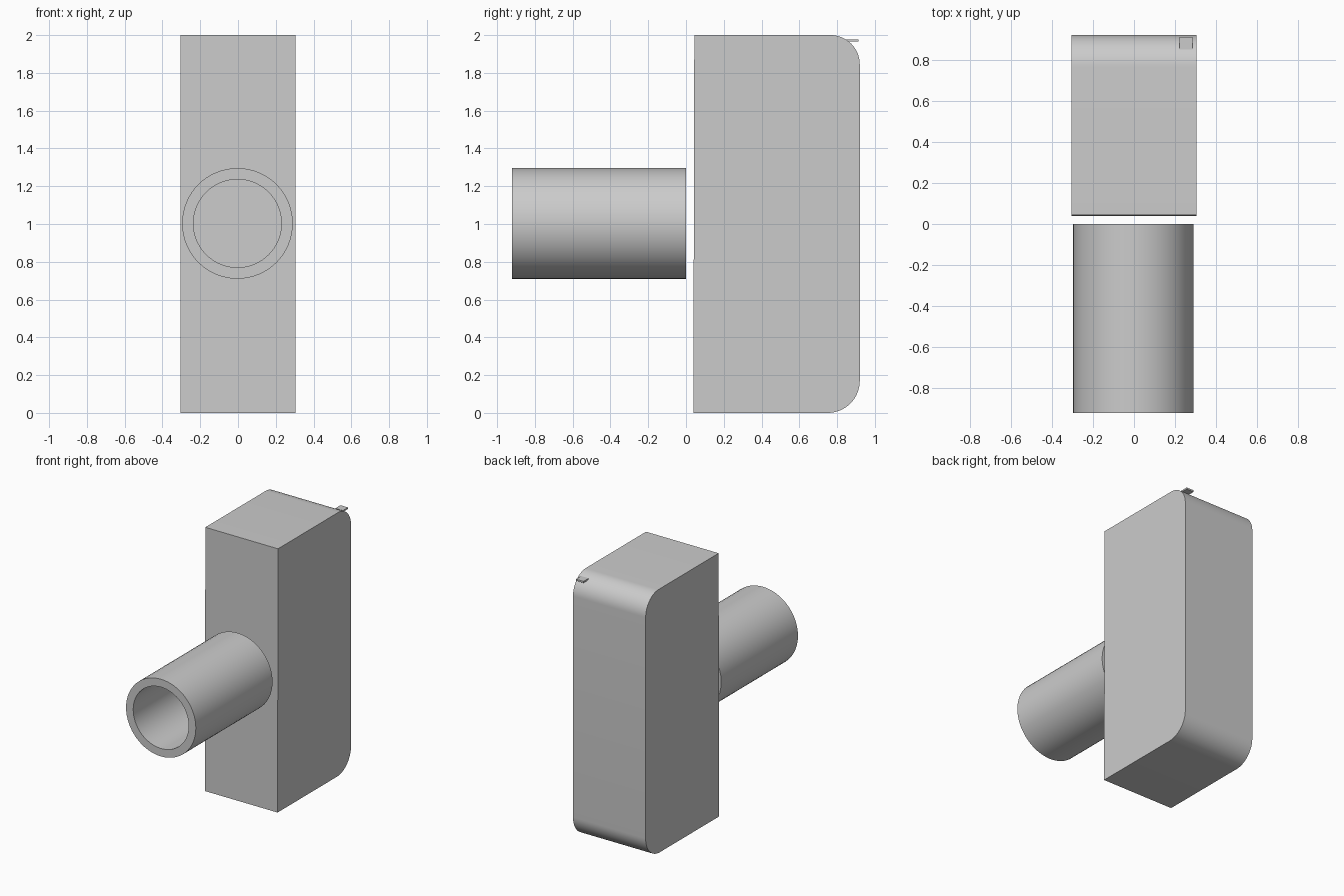
import bpy
import bmesh
from math import sin, cos, pi, radians

if "Cube" in bpy.data.objects:
    bpy.data.objects.remove(bpy.data.objects["Cube"], do_unlink=True)

grey = bpy.data.materials.new("light grey")
grey.use_nodes = True
grey.diffuse_color = (0.6, 0.6, 0.6, 1)
grey.node_tree.nodes["Principled BSDF"].inputs["Base Color"].default_value = (0.6, 0.6, 0.6, 1)


def finish(name, bm):
    """Turn a bmesh into a shaded object with the grey material."""
    bmesh.ops.recalc_face_normals(bm, faces=bm.faces)
    mesh = bpy.data.meshes.new(name)
    bm.to_mesh(mesh)
    bm.free()
    mesh.materials.append(grey)
    obj = bpy.data.objects.new(name, mesh)
    bpy.context.collection.objects.link(obj)
    bpy.ops.object.select_all(action="DESELECT")
    obj.select_set(True)
    bpy.context.view_layer.objects.active = obj
    bpy.ops.object.shade_smooth_by_angle(angle=radians(30))
    return obj


def arc(cy, cz, r, start, steps=16):
    """Quarter circle in the side plane."""
    return [(cy + r * cos(start + pi / 2 * i / steps),
             cz + r * sin(start + pi / 2 * i / steps)) for i in range(steps + 1)]


def extrude_x(name, profile, x0, x1):
    """Side profile of (y, z) points extruded across x."""
    bm = bmesh.new()
    face = bm.faces.new([bm.verts.new((x0, y, z)) for y, z in profile])
    new = bmesh.ops.extrude_face_region(bm, geom=[face])["geom"]
    verts = [v for v in new if isinstance(v, bmesh.types.BMVert)]
    bmesh.ops.translate(bm, verts=verts, vec=(x1 - x0, 0, 0))
    return finish(name, bm)


def tube(name, cx, cz, outer, inner, y0, y1, sides=64):
    """Open pipe along y with a wall thickness."""
    bm = bmesh.new()
    section = [(outer, y0), (outer, y1), (inner, y1), (inner, y0)]
    rings = [[bm.verts.new((cx + r * cos(2 * pi * i / sides), y,
                            cz + r * sin(2 * pi * i / sides)))
              for i in range(sides)] for r, y in section]
    for a, b in zip(rings, rings[1:] + rings[:1]):
        for i in range(sides):
            j = (i + 1) % sides
            bm.faces.new((a[i], a[j], b[j], b[i]))
    return finish(name, bm)


# Tall body with rounded rear edges and a very slightly leaning front
back, low_r, top_r = 0.92, 0.17, 0.155
profile = [(0.044, 2), (0.039, 0)]
profile += arc(back - low_r, low_r, low_r, -pi / 2)
profile += arc(back - top_r, 2 - top_r, top_r, 0)
extrude_x("body", profile, -0.305, 0.305)

# Hollow pipe in front of the body
tube("front_pipe", -0.003, 1.003, 0.293, 0.233, -0.92, 0)

# Small tab poking out of the upper rear edge
extrude_x("rear_tab", [(0.85, 1.965), (0.912, 1.965), (0.912, 1.977), (0.85, 1.977)],
          0.222, 0.285)
